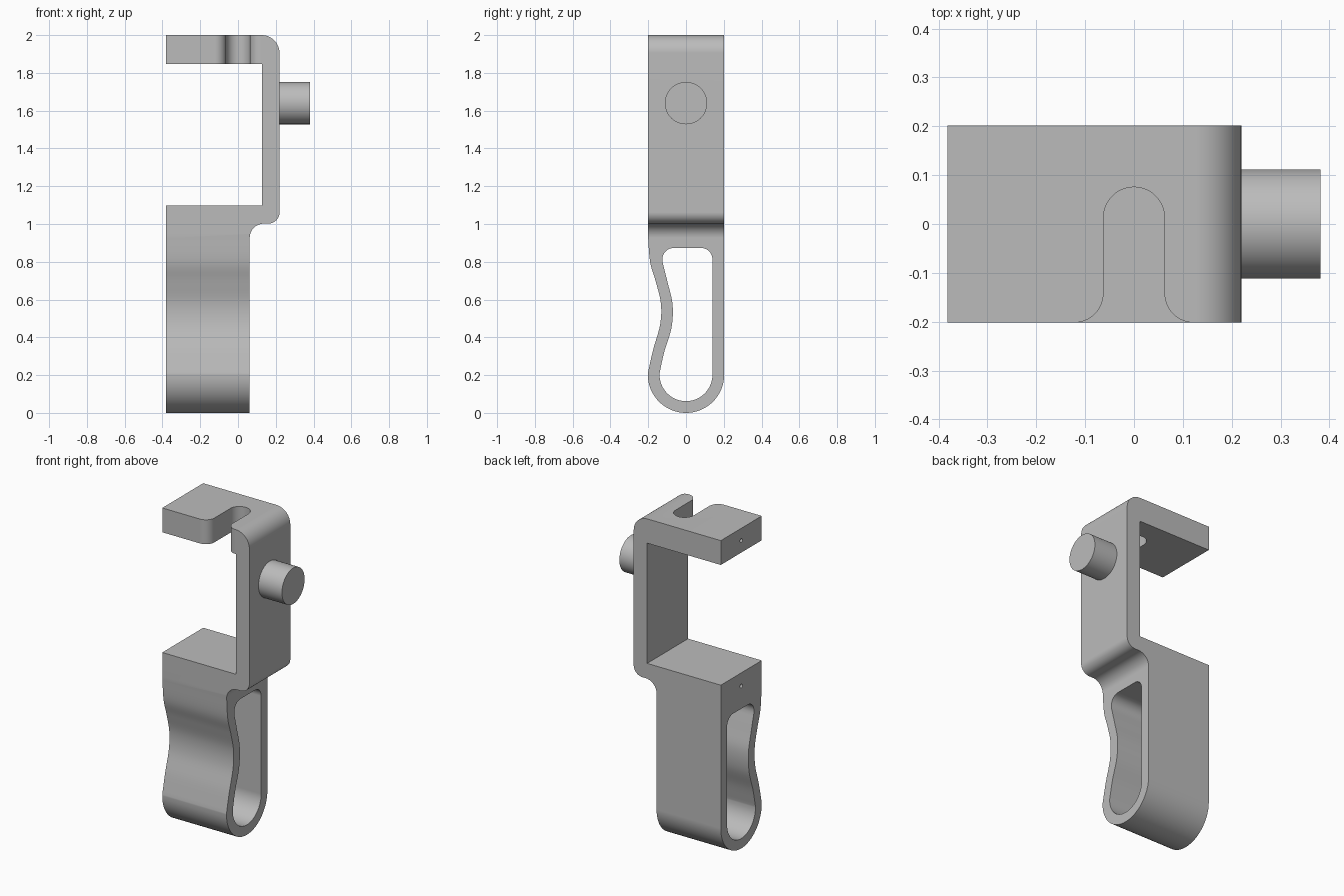
import bpy, bmesh
from math import cos, sin, radians
from mathutils import Vector

if "Cube" in bpy.data.objects:
    bpy.data.objects.remove(bpy.data.objects["Cube"])

grey = bpy.data.materials.new("plain grey")
grey.use_nodes = True
COLOR = (0.5, 0.5, 0.5, 1)
grey.diffuse_color = COLOR
grey.node_tree.nodes["Principled BSDF"].inputs["Base Color"].default_value = COLOR

X0, Y, XH, XW = -0.382, 0.202, 0.062, 0.22   # left end, half depth, handle and wall faces


def arc(cx, cy, r, a0, a1, n=12):
    angles = [radians(a0 + (a1 - a0) * i / n) for i in range(n + 1)]
    return [(cx + r * cos(a), cy + r * sin(a)) for a in angles]


def spline(pts, n=6):
    """Smooth curve through the points."""
    v = [Vector(p) for p in pts]
    v = [2 * v[0] - v[1]] + v + [2 * v[-1] - v[-2]]
    out = []
    for a, b, c, d in zip(v, v[1:], v[2:], v[3:]):
        for i in range(n):
            t = i / n
            out.append(tuple(0.5 * (2 * b + (c - a) * t + (2 * a - 5 * b + 4 * c - d) * t * t
                                    + (3 * b - a - 3 * c + d) * t ** 3)))
    return out + [tuple(pts[-1])]


def prism(name, profile, axis, lo, hi):
    """Extrude a 2D profile along the given axis."""
    place = {"x": lambda p, w: (w, p[0], p[1]),
             "y": lambda p, w: (p[0], w, p[1]),
             "z": lambda p, w: (p[0], p[1], w)}[axis]
    bm = bmesh.new()
    face = bm.faces.new([bm.verts.new(place(p, lo)) for p in profile])
    ext = bmesh.ops.extrude_face_region(bm, geom=[face])
    moved = [g for g in ext["geom"] if isinstance(g, bmesh.types.BMVert)]
    bmesh.ops.translate(bm, verts=moved, vec=place((0, 0), hi - lo))
    bmesh.ops.remove_doubles(bm, verts=bm.verts, dist=0.0005)
    bmesh.ops.recalc_face_normals(bm, faces=bm.faces)
    mesh = bpy.data.meshes.new(name)
    bm.to_mesh(mesh)
    bm.free()
    mesh.materials.append(grey)
    obj = bpy.data.objects.new(name, mesh)
    bpy.context.collection.objects.link(obj)
    return obj


def activate(obj):
    bpy.ops.object.select_all(action="DESELECT")
    obj.select_set(True)
    bpy.context.view_layer.objects.active = obj


def carve(obj, tool, operation="DIFFERENCE"):
    activate(obj)
    mod = obj.modifiers.new("carve", "BOOLEAN")
    mod.operation, mod.object, mod.solver = operation, tool, "EXACT"
    bpy.ops.object.modifier_apply(modifier=mod.name)
    bpy.data.objects.remove(tool)


def finish(obj):
    activate(obj)
    bpy.ops.object.shade_smooth_by_angle(angle=radians(30))
    mod = obj.modifiers.new("clean shading", "WEIGHTED_NORMAL")
    mod.keep_sharp = True


# Bracket and handle block, seen from the front
front = ([(X0, 0), (XH, 0)]
         + arc(XH + 0.075, 0.927, 0.075, 180, 90)
         + arc(XW - 0.06, 1.062, 0.06, -90, 0)
         + arc(XW - 0.095, 1.905, 0.095, 0, 90)
         + [(X0, 2), (X0, 1.848), (0.127, 1.848), (0.127, 1.097), (X0, 1.097)])
body = prism("bracket_and_handle", front, "y", -Y, Y)

# Side outline with finger grip and rounded foot
grip = spline([(-Y, 0.95), (-0.19, 0.8), (-0.16, 0.695), (-0.133, 0.58),
               (-0.137, 0.467), (-0.174, 0.334), (-Y, 0.21)])
side = grip + arc(0, Y, Y, 180, 360, 32) + [(Y, 2.1), (-Y, 2.1)]
carve(body, prism("side_outline", side, "x", -1, 1), "INTERSECT")

# Opening through the handle
inner = spline([(-0.125, 0.8), (-0.097, 0.69), (-0.071, 0.573),
                (-0.077, 0.45), (-0.115, 0.324), (-0.14, 0.21)])
opening = (inner + arc(0, Y, 0.14, 180, 360, 32)
           + arc(0.08, 0.813, 0.06, 0, 90)
           + arc(-0.065, 0.813, 0.06, 90, 180))
carve(body, prism("handle_opening", opening, "x", -1, 1))

# Flared slot in the top plate
R = 0.0625
slot = (arc(R + 0.06, -0.142, 0.06, 270, 180)
        + arc(0, 0.013, R, 0, 180, 24)
        + arc(-R - 0.06, -0.142, 0.06, 0, -90)
        + [(-R - 0.06, -0.3), (R + 0.06, -0.3)])
carve(body, prism("top_slot", slot, "z", 1.7, 2.1))

# Small pin holes in the left ends
for z in (1.924, 1.015):
    carve(body, prism("pin_hole", arc(0, z, 0.012, 0, 360, 16)[:-1], "x", -0.5, X0 + 0.1))
finish(body)

# Round side peg
peg = prism("side_peg", arc(0, 1.64, 0.112, 0, 360, 64)[:-1], "x", XW - 0.01, 0.382)
finish(peg)
